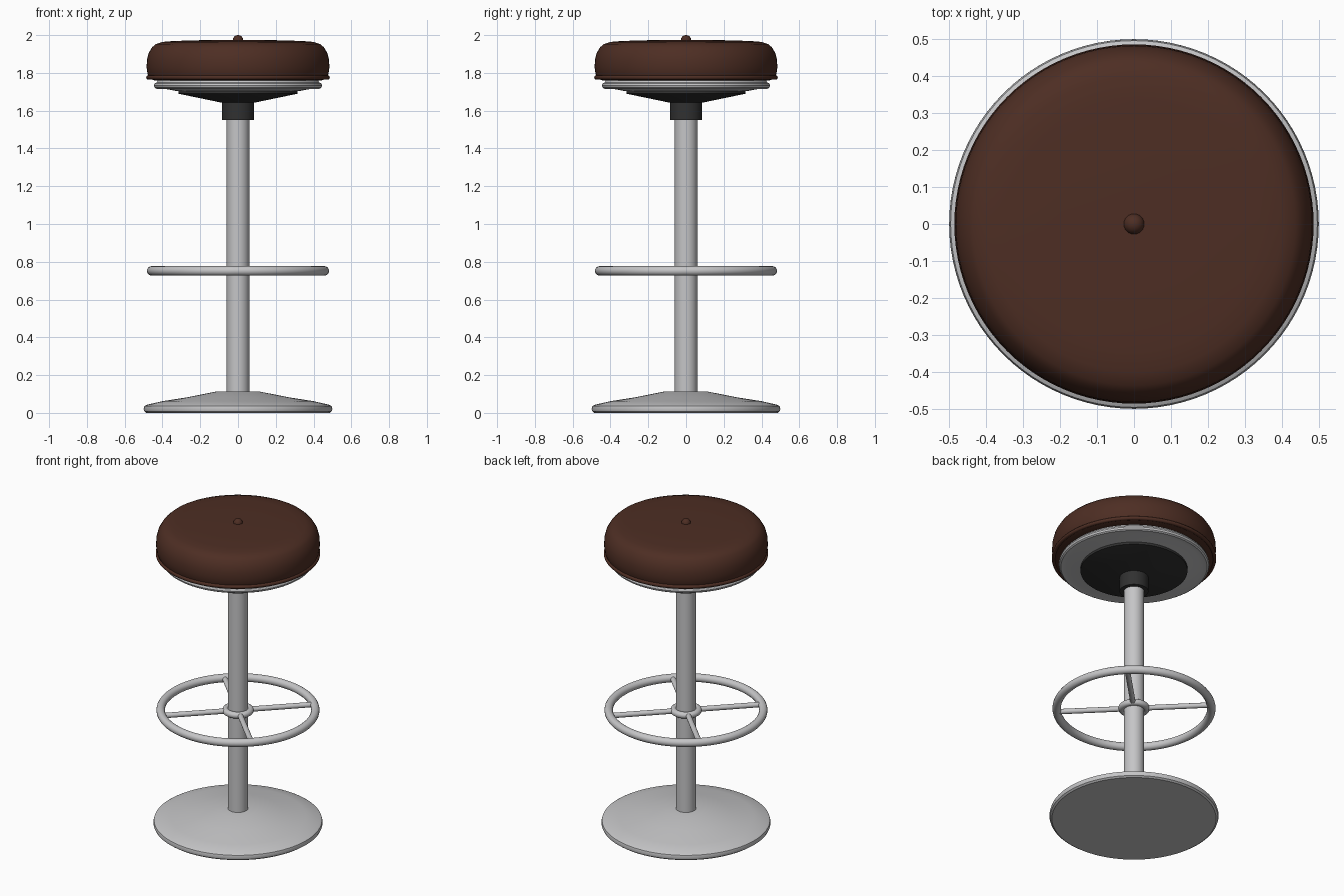
import bpy, bmesh, math
from mathutils import Matrix, Vector

if "Cube" in bpy.data.objects:
    bpy.data.objects.remove(bpy.data.objects["Cube"])


def material(name, rgb):
    m = bpy.data.materials.new(name)
    m.diffuse_color = (*rgb, 1)
    m.use_nodes = True
    m.node_tree.nodes["Principled BSDF"].inputs["Base Color"].default_value = m.diffuse_color
    return m


LEATHER = material("brown leather", (0.075, 0.027, 0.017))
METAL = material("brushed metal", (0.56, 0.56, 0.57))
BLACK = material("black plastic", (0.03, 0.03, 0.03))


def finish(name, bm, mat, angle=35):
    bmesh.ops.recalc_face_normals(bm, faces=bm.faces)
    me = bpy.data.meshes.new(name)
    bm.to_mesh(me)
    bm.free()
    me.materials.append(mat)
    ob = bpy.data.objects.new(name, me)
    bpy.context.collection.objects.link(ob)
    bpy.ops.object.select_all(action='DESELECT')
    ob.select_set(True)
    bpy.context.view_layer.objects.active = ob
    bpy.ops.object.shade_smooth_by_angle(angle=math.radians(angle))
    return ob


def lathe(name, profile, mat, closed=False, steps=96):
    """Spin an (r, z) profile around the z axis."""
    bm = bmesh.new()
    vs = [bm.verts.new((r, 0, z)) for r, z in profile]
    pairs = list(zip(vs, vs[1:])) + ([(vs[-1], vs[0])] if closed else [])
    es = [bm.edges.new(p) for p in pairs]
    bmesh.ops.spin(bm, geom=vs + es, cent=(0, 0, 0), axis=(0, 0, 1),
                   angle=math.tau, steps=steps, use_merge=True)
    bmesh.ops.remove_doubles(bm, verts=bm.verts, dist=1e-5)
    return finish(name, bm, mat)


def ring(name, major, minor, z, mat, sides=16):
    pts = [(major + minor * math.cos(math.tau * i / sides),
            z + minor * math.sin(math.tau * i / sides)) for i in range(sides)]
    return lathe(name, pts, mat, closed=True)


# Base and column
lathe("base", [(0, 0), (0.485, 0), (0.496, 0.008), (0.5, 0.02), (0.496, 0.036),
               (0.483, 0.043), (0.40, 0.062), (0.26, 0.084), (0.12, 0.112),
               (0, 0.112)], METAL)
lathe("column", [(0, 0.1), (0.06, 0.1), (0.06, 1.6), (0, 1.6)], METAL, steps=48)

# Foot ring with collar and four diagonal spokes
ring("foot_ring", 0.457, 0.025, 0.752, METAL)
ring("foot_ring_collar", 0.073, 0.02, 0.752, METAL)
for i in range(4):
    a = math.radians(45 + 90 * i)
    bm = bmesh.new()
    d = Vector((math.cos(a), math.sin(a), 0))
    mat4 = (Matrix.Translation(d * 0.25 + Vector((0, 0, 0.752)))
            @ d.to_track_quat('Z', 'Y').to_matrix().to_4x4())
    bmesh.ops.create_cone(bm, cap_ends=True, segments=16, radius1=0.016,
                          radius2=0.016, depth=0.4, matrix=mat4)
    finish(f"spoke_{i + 1}", bm, METAL)

# Swivel hub and flared support plate
lathe("hub", [(0, 1.55), (0.085, 1.55), (0.085, 1.65), (0, 1.65)], BLACK, steps=48)
lathe("support_plate", [(0, 1.643), (0.09, 1.643), (0.316, 1.69), (0.316, 1.705),
                        (0.30, 1.73), (0, 1.73)], BLACK)

# Metal seat pan with rounded rim
lathe("seat_pan", [(0, 1.702), (0.33, 1.705), (0.40, 1.718), (0.432, 1.716),
                   (0.441, 1.722), (0.445, 1.733), (0.441, 1.745), (0.43, 1.75),
                   (0.42, 1.77), (0, 1.77)], METAL)

# Cushion, piping and top button
lathe("cushion", [(0, 1.975), (0.2, 1.973), (0.34, 1.969), (0.40, 1.964),
                  (0.437, 1.952), (0.455, 1.935), (0.473, 1.905), (0.482, 1.87),
                  (0.484, 1.83), (0.479, 1.795), (0.468, 1.768), (0.44, 1.76),
                  (0, 1.76)], LEATHER)
ring("piping", 0.474, 0.012, 1.776, LEATHER, 12)
bm = bmesh.new()
bmesh.ops.create_uvsphere(bm, u_segments=24, v_segments=14, radius=0.028,
                          matrix=Matrix.Translation((0, 0, 1.972)))
finish("button", bm, LEATHER)
